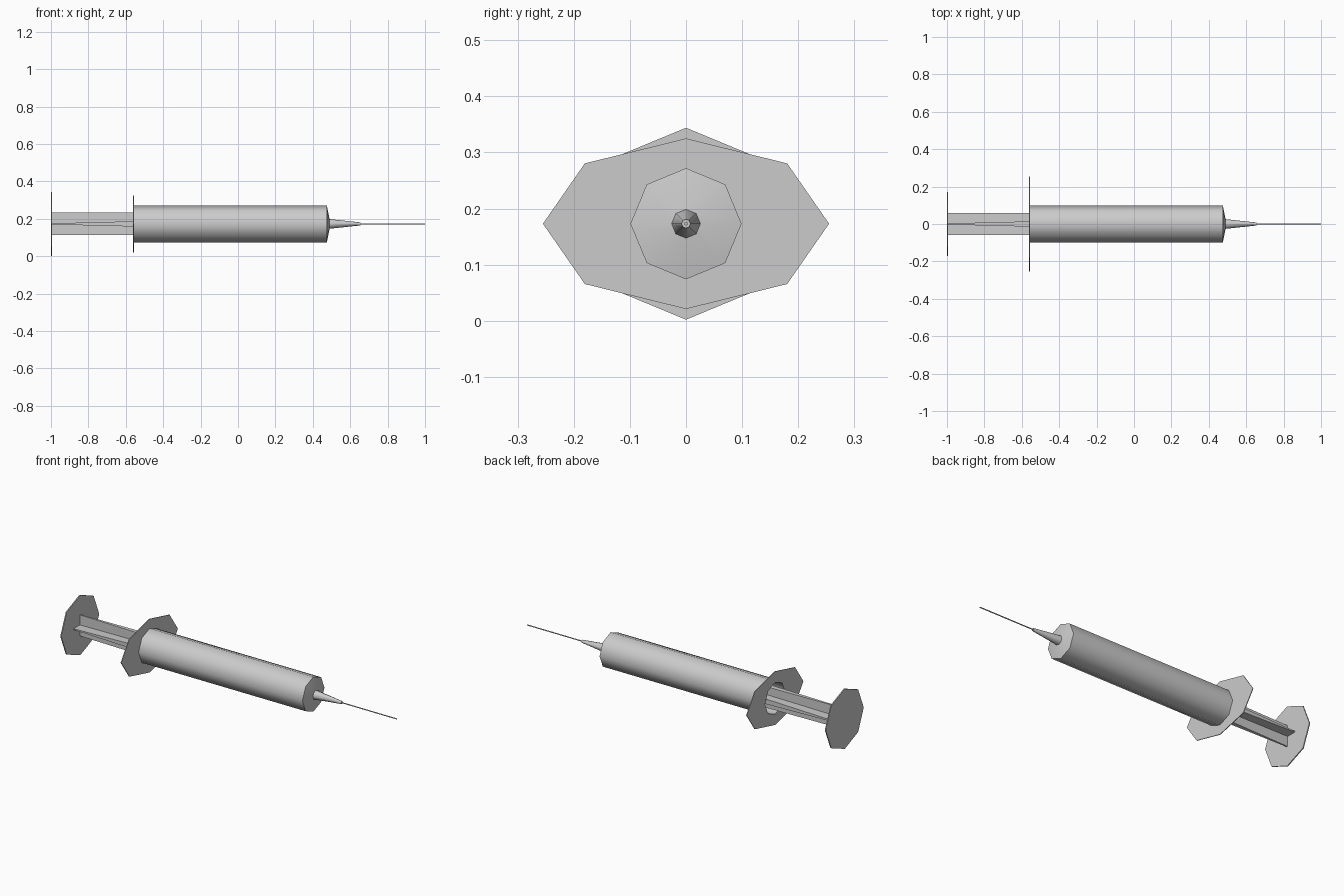
import bpy, bmesh, math
from mathutils import Vector

if "Cube" in bpy.data.objects:
    bpy.data.objects.remove(bpy.data.objects["Cube"])

AXIS_Z = 0.173
SIDES = 8


def ring(bm, x, ry, rz):
    return [bm.verts.new((x, ry * math.cos(2 * math.pi * i / SIDES),
                          AXIS_Z + rz * math.sin(2 * math.pi * i / SIDES)))
            for i in range(SIDES)]


def bridge(bm, a, b):
    for i in range(len(a)):
        j = (i + 1) % len(a)
        bm.faces.new((a[i], a[j], b[j], b[i]))


def finish(name, bm, smooth=False):
    bmesh.ops.recalc_face_normals(bm, faces=bm.faces)
    mesh = bpy.data.meshes.new(name)
    bm.to_mesh(mesh)
    bm.free()
    obj = bpy.data.objects.new(name, mesh)
    bpy.context.collection.objects.link(obj)
    if smooth:
        bpy.ops.object.select_all(action='DESELECT')
        obj.select_set(True)
        bpy.context.view_layer.objects.active = obj
        bpy.ops.object.shade_smooth_by_angle(angle=math.radians(50))
    return obj


def lathe(name, profile, smooth=False, loop=False):
    """Eight-sided body along x from (x, ry, rz) rings: capped, or looped into a ring."""
    bm = bmesh.new()
    rings = [ring(bm, *p) for p in profile]
    for a, b in zip(rings, rings[1:]):
        bridge(bm, a, b)
    if loop:
        bridge(bm, rings[-1], rings[0])
    else:
        bm.faces.new(rings[0])
        bm.faces.new(rings[-1])
    return finish(name, bm, smooth)


def round_profile(*points):
    return [(x, r, r) for x, r in points]


# hollow barrel, open at the back, shallow cone at the front
lathe("barrel", round_profile((0.465, 0.09), (-0.558, 0.09), (-0.558, 0.099),
                              (0.475, 0.099), (0.49, 0.025)), smooth=True)

# nozzle and needle
lathe("nozzle", round_profile((0.487, 0.026), (0.655, 0.008)), smooth=True)
lathe("needle", round_profile((0.65, 0.003), (1.0, 0.003)), smooth=True)

# finger flange with a hole for the plunger
lathe("finger_flange", [(-0.561, 0.09, 0.09), (-0.561, 0.255, 0.152),
                        (-0.557, 0.255, 0.152), (-0.557, 0.09, 0.09)], loop=True)

# thumb plate
lathe("thumb_plate", round_profile((-1.0, 0.171), (-0.994, 0.171)))

# cross-shaped plunger rod, thickening towards the piston
bm = bmesh.new()
sections = []
for x, t in ((-0.995, 0.003), (-0.56, 0.014), (0.0, 0.028)):
    w = 0.06
    outline = []
    for k in range(4):
        c, s = round(math.cos(k * math.pi / 2)), round(math.sin(k * math.pi / 2))
        for y, z in ((w, -t), (w, t), (t, t)):
            outline.append(bm.verts.new((x, c * y - s * z, AXIS_Z + s * y + c * z)))
    sections.append(outline)
for a, b in zip(sections, sections[1:]):
    bridge(bm, a, b)
bm.faces.new(sections[0])
bm.faces.new(sections[-1])
finish("plunger_rod", bm)

# piston inside the barrel
lathe("piston", round_profile((0.0, 0.087), (0.06, 0.087)), smooth=True)
